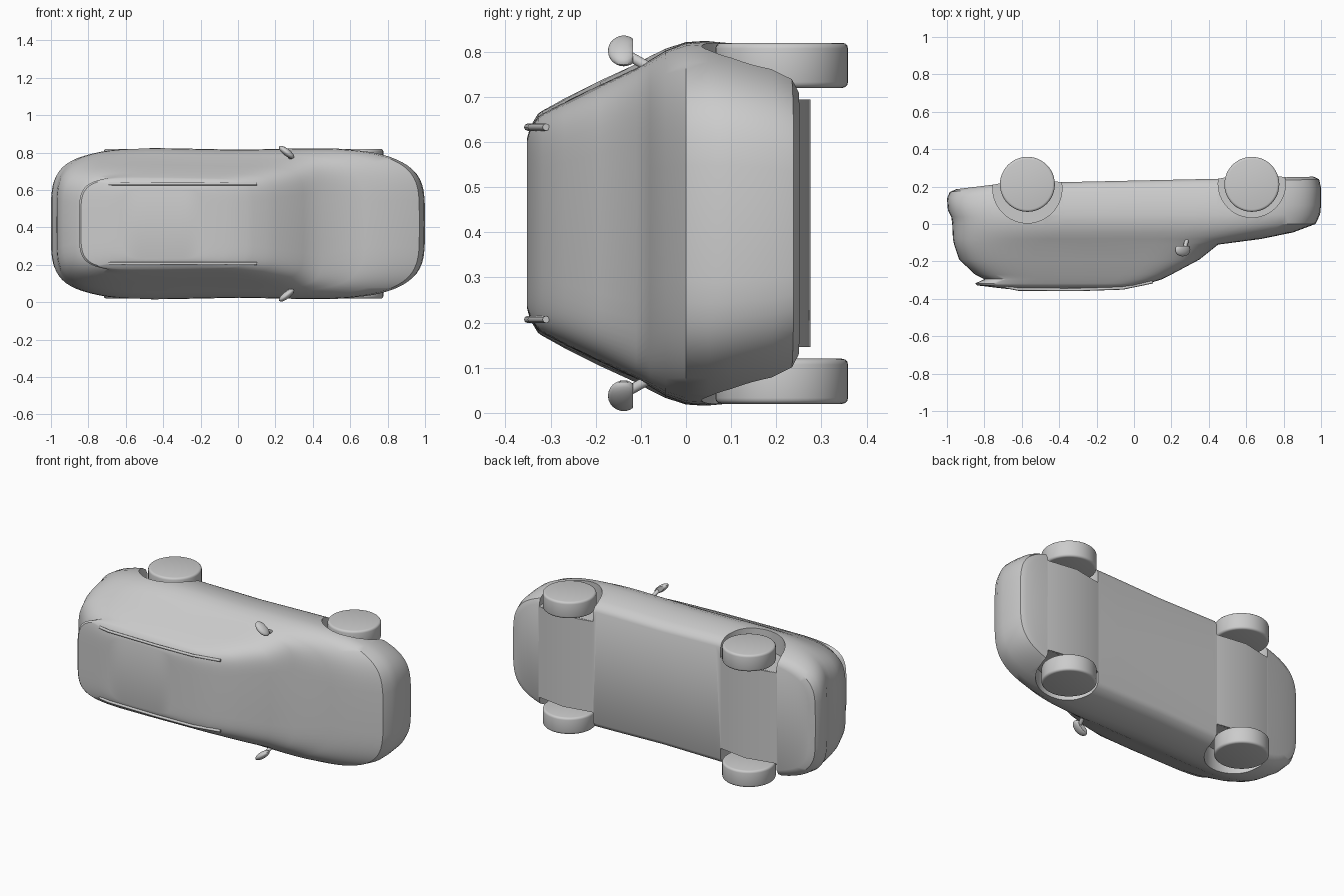
import bpy, bmesh
from math import cos, sin, pi, radians
from mathutils import Matrix, Vector

default = bpy.data.objects.get("Cube")
if default:
    bpy.data.objects.remove(default)

# The car lies on its side: nose along +x, roof towards -y, width along z
MID = 0.42
AXLES = {"rear": (-0.57, 0.19, 0.185), "front": (0.63, 0.215, 0.18)}
SIDES = {"left": 1, "right": -1}


def activate(obj):
    bpy.ops.object.select_all(action='DESELECT')
    obj.select_set(True)
    bpy.context.view_layer.objects.active = obj


def smooth(obj, angle=35):
    activate(obj)
    bpy.ops.object.shade_smooth_by_angle(angle=radians(angle))


def add_object(name, bm):
    bmesh.ops.recalc_face_normals(bm, faces=bm.faces)
    mesh = bpy.data.meshes.new(name)
    bm.to_mesh(mesh)
    bm.free()
    obj = bpy.data.objects.new(name, mesh)
    bpy.context.collection.objects.link(obj)
    return obj


def floor_tilt(x):
    return -0.018 + 0.022 * x - 0.1 * max(0, -x - 0.7)


def power(value, exponent):
    return (1 if value >= 0 else -1) * abs(value) ** exponent


def outline(y, rear, front, width, count):
    """Rounded plan outline of the body at one height."""
    points = []
    for i in range(count):
        a = 2 * pi * i / count
        c, s = cos(a), sin(a)
        n = 5 if c < 0 else (7 if y < -0.1 else 4.3)
        x = (rear + front) / 2 + (front - rear) / 2 * power(c, 2 / n)
        hips = 1 - 0.015 * (1 + cos(pi * x / 0.6))
        z = MID + width * hips * power(s, 2 / n)
        drop = floor_tilt(x) * max(0, y) / 0.25
        points.append((x, y + drop, z))
    return points


# Body shell: height, rear end, front end, half width
LAYERS = [
    (-.352, -.62, -.2, .19), (-.345, -.7, -.06, .215),
    (-.328, -.84, .05, .243), (-.318, -.85, .08, .25),
    (-.295, -.8, .15, .263), (-.27, -.85, .2, .277),
    (-.19, -.935, .35, .317), (-.11, -.962, .45, .354),
    (-.08, -.968, .68, .372), (-.045, -.97, .85, .39),
    (0, -.972, .97, .405), (.05, -.977, .995, .408),
    (.1, -.995, 1, .404), (.19, -1, 1, .388),
    (.235, -.985, .99, .365), (.25, -.95, .96, .34),
]
COUNT = 72
bm = bmesh.new()
rings = [[bm.verts.new(p) for p in outline(*layer, COUNT)] for layer in LAYERS]
for low, high in zip(rings, rings[1:]):
    for i in range(COUNT):
        j = (i + 1) % COUNT
        bm.faces.new((low[i], low[j], high[j], high[i]))
for ring in (rings[0], rings[-1]):
    for i in range(COUNT // 2):
        corners = [i, i + 1, COUNT - i - 1, (COUNT - i) % COUNT]
        bm.faces.new([ring[k] for k in dict.fromkeys(corners)])
body = add_object("body", bm)

# Wheel wells
for x, y, radius in AXLES.values():
    for side in SIDES.values():
        bpy.ops.mesh.primitive_cylinder_add(
            vertices=48, radius=radius, depth=0.3,
            location=(x, y, MID + side * 0.425))
        cutter = bpy.context.object
        cutter.name = "wheel_well_cutter"
        cutter.hide_render = True
        cut = body.modifiers.new("wheel_well", 'BOOLEAN')
        cut.operation = 'DIFFERENCE'
        cut.solver = 'EXACT'
        cut.object = cutter
        activate(body)
        bpy.ops.object.modifier_apply(modifier=cut.name)
        bpy.data.objects.remove(cutter)
smooth(body)

# Wheels
for end, (x, _, _) in AXLES.items():
    for name, side in SIDES.items():
        bpy.ops.mesh.primitive_cylinder_add(
            vertices=48, radius=0.147, depth=0.1,
            location=(x, 0.212, MID + side * 0.35))
        wheel = bpy.context.object
        wheel.name = f"{end}_{name}_wheel"
        bevel = wheel.modifiers.new("rounded_shoulder", 'BEVEL')
        bevel.width = 0.013
        bevel.segments = 3
        bpy.ops.object.modifier_apply(modifier=bevel.name)
        smooth(wheel)

# Raised floor between each pair of wheels
for end, (x, _, _) in AXLES.items():
    bm = bmesh.new()
    profile = [(x + d, 0.25 + floor_tilt(x + d) + h)
               for d, h in ((-0.18, -0.06), (-0.18, 0), (0, 0.03),
                            (0.18, 0), (0.18, -0.06))]
    face = bm.faces.new([bm.verts.new((px, py, MID - 0.274)) for px, py in profile])
    geom = bmesh.ops.extrude_face_region(bm, geom=[face])["geom"]
    verts = [v for v in geom if isinstance(v, bmesh.types.BMVert)]
    bmesh.ops.translate(bm, verts=verts, vec=(0, 0, 0.548))
    smooth(add_object(f"{end}_underbody", bm))

# Roof rails
RAIL = [(-.69, -.335), (-.62, -.349), (-.3, -.351), (-.06, -.343), (.1, -.31)]
for name, side in SIDES.items():
    curve = bpy.data.curves.new(f"{name}_roof_rail", 'CURVE')
    curve.dimensions = '3D'
    curve.bevel_depth = 0.008
    curve.bevel_resolution = 2
    curve.use_fill_caps = True
    spline = curve.splines.new('POLY')
    spline.points.add(len(RAIL) - 1)
    for point, (x, y) in zip(spline.points, RAIL):
        point.co = (x, y, MID + side * 0.213, 1)
    rail = bpy.data.objects.new(curve.name, curve)
    bpy.context.collection.objects.link(rail)

# Door mirrors: a flattened pod on a short stalk
for name, side in SIDES.items():
    bm = bmesh.new()
    bmesh.ops.create_uvsphere(bm, u_segments=24, v_segments=12, radius=1)
    for v in bm.verts:
        v.co.y = min(v.co.y, 0.6)
    turn = Matrix.Rotation(side * radians(38), 4, 'Y')
    place = Matrix.Translation((0.26, -0.138, MID + side * 0.382))
    bm.transform(place @ turn @ Matrix.Diagonal((0.05, 0.035, 0.019, 1)))
    smooth(add_object(f"{name}_mirror", bm))

    start = Vector((0.27, -0.13, MID + side * 0.373))
    finish = Vector((0.285, -0.08, MID + side * 0.345))
    bpy.ops.mesh.primitive_cylinder_add(
        vertices=16, radius=0.011, depth=(finish - start).length,
        location=(start + finish) / 2,
        rotation=(finish - start).to_track_quat('Z', 'Y').to_euler())
    stalk = bpy.context.object
    stalk.name = f"{name}_mirror_stalk"
    smooth(stalk)
